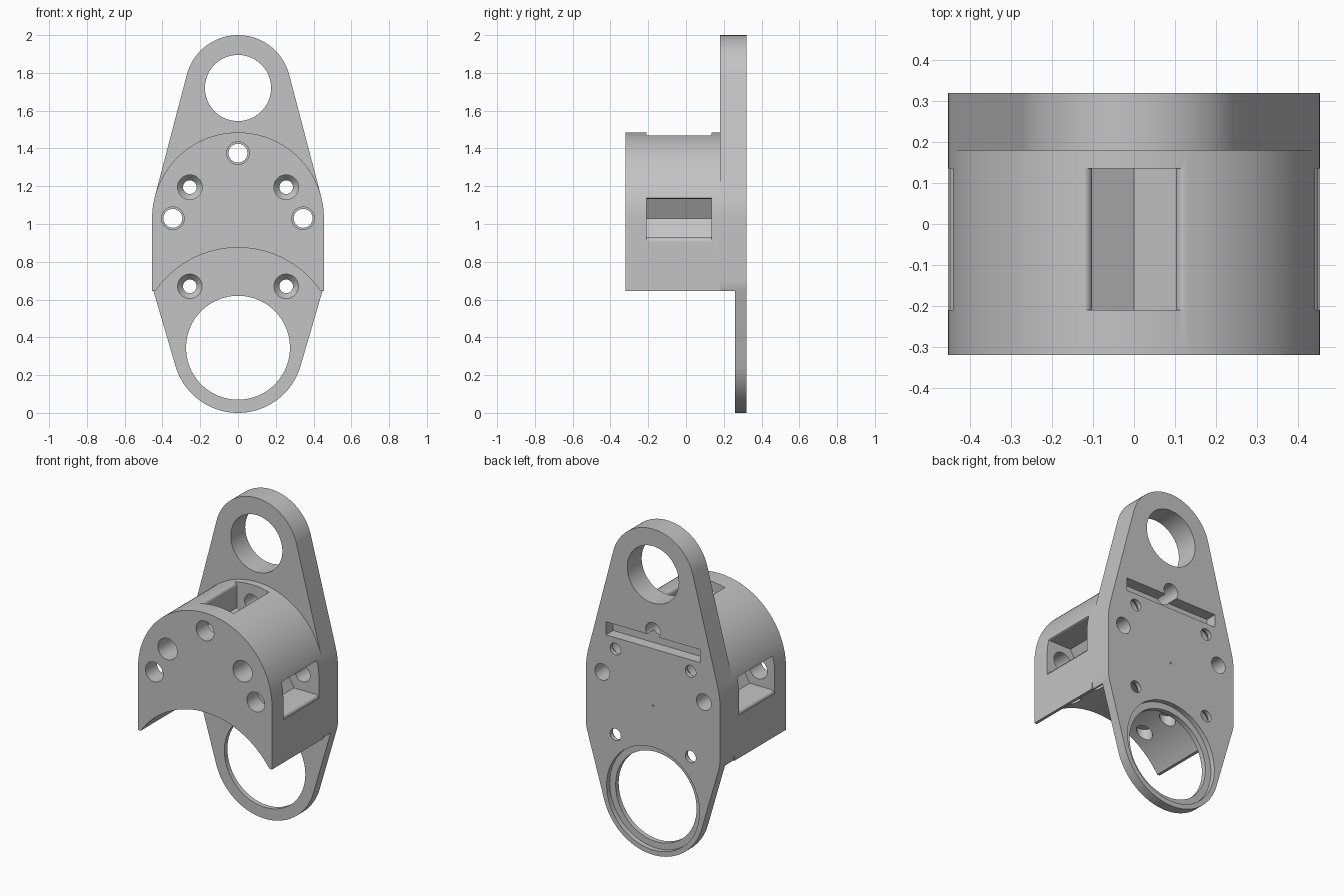
import bpy, bmesh
from math import sin, cos, pi
from mathutils import Vector
from mathutils.geometry import convex_hull_2d

cube = bpy.data.objects.get("Cube")
if cube:
    bpy.data.objects.remove(cube, do_unlink=True)

grey = bpy.data.materials.new("light grey plastic")
grey.use_nodes = True
grey.diffuse_color = (0.55, 0.55, 0.55, 1)
grey.node_tree.nodes["Principled BSDF"].inputs["Base Color"].default_value = grey.diffuse_color


def finish(name, bm):
    bmesh.ops.recalc_face_normals(bm, faces=bm.faces)
    mesh = bpy.data.meshes.new(name)
    bm.to_mesh(mesh)
    bm.free()
    mesh.materials.append(grey)
    obj = bpy.data.objects.new(name, mesh)
    bpy.context.collection.objects.link(obj)
    return obj


def circle(x, z, r, n=128):
    return [Vector((x + r * cos(2 * pi * i / n), z + r * sin(2 * pi * i / n))) for i in range(n)]


def loft(name, rings):
    """Join rings of (x, y, z) points into a closed solid."""
    bm = bmesh.new()
    loops = [[bm.verts.new(p) for p in ring] for ring in rings]
    n = len(loops[0])
    for a, b in zip(loops, loops[1:]):
        for i in range(n):
            j = (i + 1) % n
            bm.faces.new((a[i], a[j], b[j], b[i]))
    bm.faces.new(loops[0])
    bm.faces.new(loops[-1])
    return finish(name, bm)


def prism(name, outline, y0, y1):
    return loft(name, [[(x, y, z) for x, z in outline] for y in (y0, y1)])


def hull(points):
    return [points[i] for i in convex_hull_2d(points)]


cutters = []


def bore(name, x, z, steps, n=48):
    """Stepped round cutter along y; steps are (y, radius)."""
    obj = loft(name, [[(p.x, y, p.y) for p in circle(x, z, r, n)] for y, r in steps])
    cutters.append(obj)
    return obj


# Main solids: tapered plate and round-topped block
MID, WIDE = 1.03, 0.455
outline = circle(0, 1.72, 0.28) + circle(0, MID, WIDE) + circle(0, 0.345, 0.345)
for side in (-1, 1):
    outline += circle(side * 0.255, 0.70, 0.20)
plate = prism("mounting_plate", hull(outline), 0.18, 0.32)
block_outline = circle(0, MID, WIDE) + [Vector((s * WIDE, 0.645)) for s in (-1, 1)]
block = prism("clamp_block", hull(block_outline), -0.32, 0.18)

# Large openings, with the saddle under the block and the rear lip
bore("top_opening", 0, 1.72, [(-1, 0.175), (1, 0.175)], 96)
bore("saddle_opening", 0, 0.345, [(-1, 0.53), (0.26, 0.53), (0.26, 0.275),
                                  (0.29, 0.275), (0.29, 0.315), (1, 0.315)], 128)
cutters.append(prism("tongue_step", [(-1, -0.2), (1, -0.2), (1, 0.645), (-1, 0.645)], -1, 0.26))

# Countersunk screw holes
for side in (-1, 1):
    for z in (0.67, 1.195):
        bore("screw_hole", side * 0.255, z,
             [(-1, 0.065), (0.26, 0.065), (0.295, 0.036), (1, 0.036)])


# Bolt holes, each with a hexagonal nut pocket opening outwards
def nut_pocket(x, z, angle, mouth):
    half, lip = 0.1025, 0.02
    upper = [(-0.059, half)]
    for i in range(7):
        t = i * pi / 12
        upper.append((mouth - lip + lip * sin(t), half + lip - lip * cos(t)))
    upper.append((0.2, half + lip))
    profile = [(-0.118, 0)] + upper + [(u, -v) for u, v in reversed(upper)]
    c, s = cos(angle), sin(angle)
    pts = [(x + u * c - v * s, z + u * s + v * c) for u, v in profile]
    cutters.append(prism("nut_pocket", pts, -0.21, 0.135))


for x, z, angle, mouth in ((0.345, MID, 0, 0.105), (-0.345, MID, pi, 0.105),
                           (0, 1.375, pi / 2, 0.094)):
    bore("bolt_hole", x, z, [(-1, 0.06), (0, 0.06), (0, 0.05), (1, 0.05)])
    nut_pocket(x, z, angle, mouth)

# Slot and centre mark in the back
cutters.append(prism("rear_slot", [(-0.32, 1.265), (0.32, 1.265), (0.32, 1.345), (-0.32, 1.345)],
                     0.25, 0.5))
bore("centre_mark", 0, 0.915, [(0.28, 0.006), (0.5, 0.006)], 12)

# Shallow round recesses in the saddle
for side in (-1, 1):
    for y in (-0.22, -0.02):
        recess = bore("saddle_recess", 0, 0, [(0.6, 0.045), (0.85, 0.045)], 32)
        recess.rotation_euler.x = pi / 2
        recess.location = (side * 0.26, y, 0)

# Cut both solids, then discard the cutters
bpy.context.view_layer.update()
for obj in (plate, block):
    bpy.ops.object.select_all(action="DESELECT")
    bpy.context.view_layer.objects.active = obj
    obj.select_set(True)
    for cutter in cutters:
        cutter.hide_render = True
        mod = obj.modifiers.new("cut", "BOOLEAN")
        mod.operation = "DIFFERENCE"
        mod.solver = "EXACT"
        mod.object = cutter
        bpy.ops.object.modifier_apply(modifier=mod.name)
    bpy.ops.object.shade_smooth_by_angle(angle=0.5)
for cutter in cutters:
    bpy.data.objects.remove(cutter, do_unlink=True)
